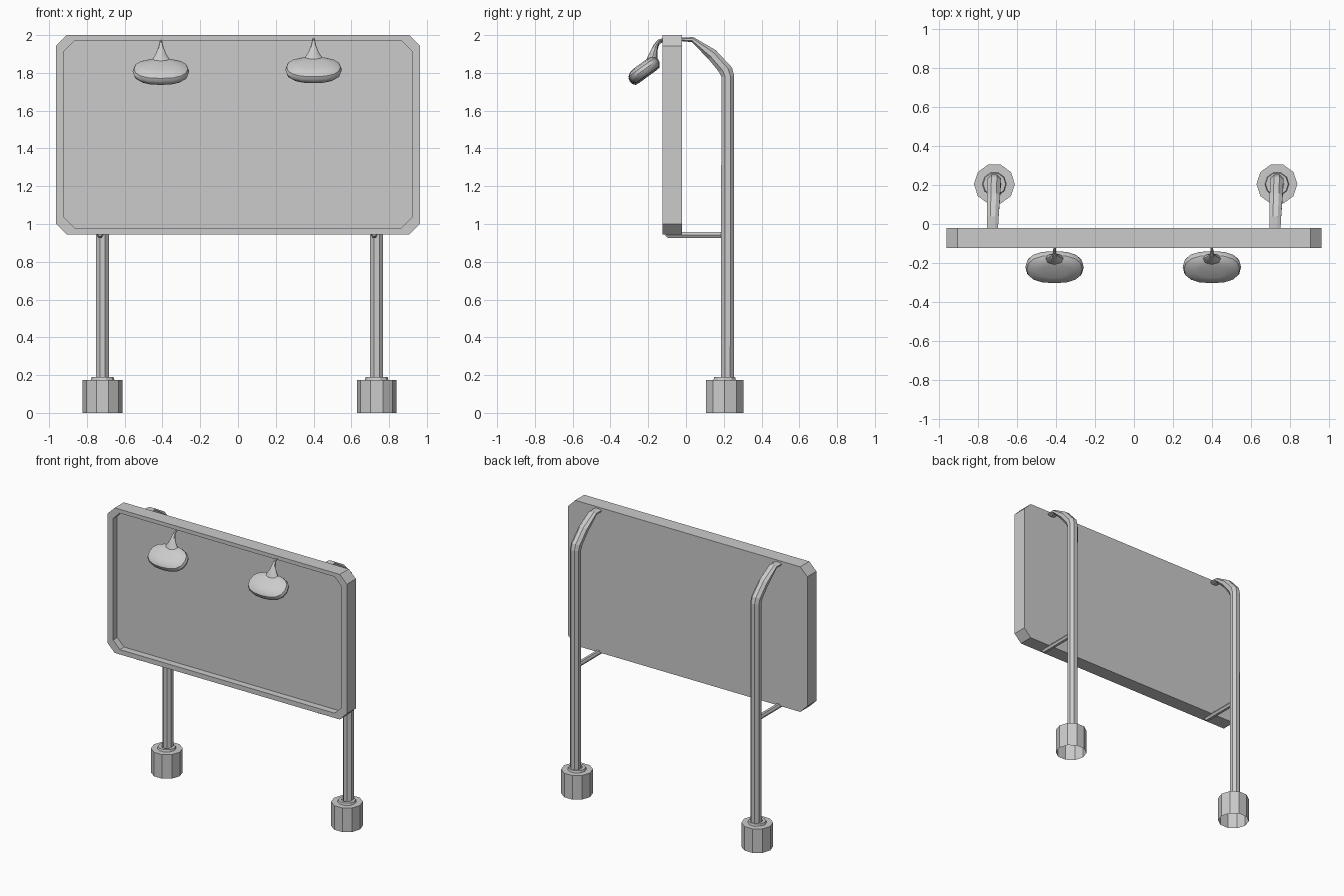
import bpy, bmesh, math
from mathutils import Vector

if "Cube" in bpy.data.objects:
    bpy.data.objects.remove(bpy.data.objects["Cube"])


def ring(c, ru, rv, tilt=0, n=8, start=0, power=2):
    """Cross-section around c; u is the x axis, v is tilted in the yz plane."""
    a = math.radians(tilt)
    v = Vector((0, math.cos(a), math.sin(a)))
    pts = []
    for i in range(n):
        t = math.radians(start) + 2 * math.pi * i / n
        co, si = math.cos(t), math.sin(t)
        cu = math.copysign(abs(co) ** (2 / power), co)
        cv = math.copysign(abs(si) ** (2 / power), si)
        pts.append(Vector(c) + Vector((ru * cu, 0, 0)) + v * (rv * cv))
    return pts


def loft(name, rings, cap_start=True, cap_end=True, smooth=None):
    bm = bmesh.new()
    loops = [[bm.verts.new(p) for p in r] for r in rings]
    n = len(loops[0])
    for a, b in zip(loops, loops[1:]):
        for i in range(n):
            j = (i + 1) % n
            bm.faces.new((a[i], a[j], b[j], b[i]))
    if cap_start:
        bm.faces.new(loops[0][::-1])
    if cap_end:
        bm.faces.new(loops[-1])
    bmesh.ops.recalc_face_normals(bm, faces=bm.faces)
    me = bpy.data.meshes.new(name)
    bm.to_mesh(me)
    bm.free()
    ob = bpy.data.objects.new(name, me)
    bpy.context.collection.objects.link(ob)
    if smooth:
        bpy.ops.object.select_all(action='DESELECT')
        ob.select_set(True)
        bpy.context.view_layer.objects.active = ob
        bpy.ops.object.shade_smooth_by_angle(angle=math.radians(smooth))
    return ob


def outline(hx, z0, z1, c, y):
    """Rectangle with chamfered corners in the xz plane."""
    return [Vector((x, y, z)) for x, z in (
        (hx - c, z0), (hx, z0 + c), (hx, z1 - c), (hx - c, z1),
        (c - hx, z1), (-hx, z1 - c), (-hx, z0 + c), (c - hx, z0))]


# Sign board with a recessed front
outer = (0.963, 0.944, 2.0, 0.057)
inner = (0.92, 0.979, 1.972, 0.055)
loft("sign_board", [outline(*outer, -0.02), outline(*outer, -0.124),
                    outline(*inner, -0.124), outline(*inner, -0.075)])

for side, x in (("left", -0.717), ("right", 0.734)):
    # Hollow footing with collar
    loft(side + "_footing",
         [ring((x, 0.205, z), r, r, n=10) for r, z in
          ((0.105, 0), (0.105, 0.175), (0.062, 0.175), (0.058, 0.19), (0.036, 0.19))],
         cap_start=False, cap_end=False)

    # Post bending forward and flattening into the board
    path = ((0, 0.220, 0.175, 0.037, 0.037, 0),
            (0, 0.221, 1.782, 0.037, 0.037, 5),
            (-0.001, 0.208, 1.818, 0.037, 0.040, 16),
            (-0.004, 0.139, 1.896, 0.036, 0.033, 52),
            (-0.008, 0.035, 1.976, 0.032, 0.015, 70),
            (-0.010, -0.022, 1.978, 0.031, 0.011, 90))
    loft(side + "_post",
         [ring((x + dx, y, z), ru, rv, t, start=22.5) for dx, y, z, ru, rv, t in path],
         cap_start=False)

    # Lower strut under the board
    loft(side + "_strut",
         [ring((x - 0.013, y, z), r, r, 90, n=6) for y, z, r in
          ((-0.108, 0.947, 0.012), (-0.095, 0.942, 0.018), (0.2, 0.942, 0.018))])

for side, x, dz in (("left", -0.408, 0), ("right", 0.4, 0.009)):
    # Cushion-shaped lamp head, tilted towards the board
    tilt = 36
    a = math.radians(tilt)
    up = Vector((0, -math.sin(a), math.cos(a)))
    centre = Vector((x, -0.222, 1.808 + dz))
    prof = ((-0.034, 0.6), (-0.032, 0.84), (-0.018, 0.96), (0, 1),
            (0.018, 0.95), (0.031, 0.78), (0.037, 0.45))
    loft(side + "_lamp_head",
         [ring(centre + up * t, 0.15 * s, 0.093 * s, tilt, n=16, power=2.4)
          for t, s in prof], smooth=35)

    # Flared neck rising to the board's top edge
    neck = ((-0.185, 1.845, 0.062, 0.034, 20), (-0.178, 1.873, 0.046, 0.027, 0),
            (-0.170, 1.900, 0.028, 0.019, -20), (-0.160, 1.935, 0.014, 0.012, -25),
            (-0.145, 1.960, 0.008, 0.008, -45), (-0.118, 1.970, 0.006, 0.006, -90))
    loft(side + "_lamp_neck",
         [ring((x, y, z + dz), ru, rv, t, n=8) for y, z, ru, rv, t in neck], smooth=40)
